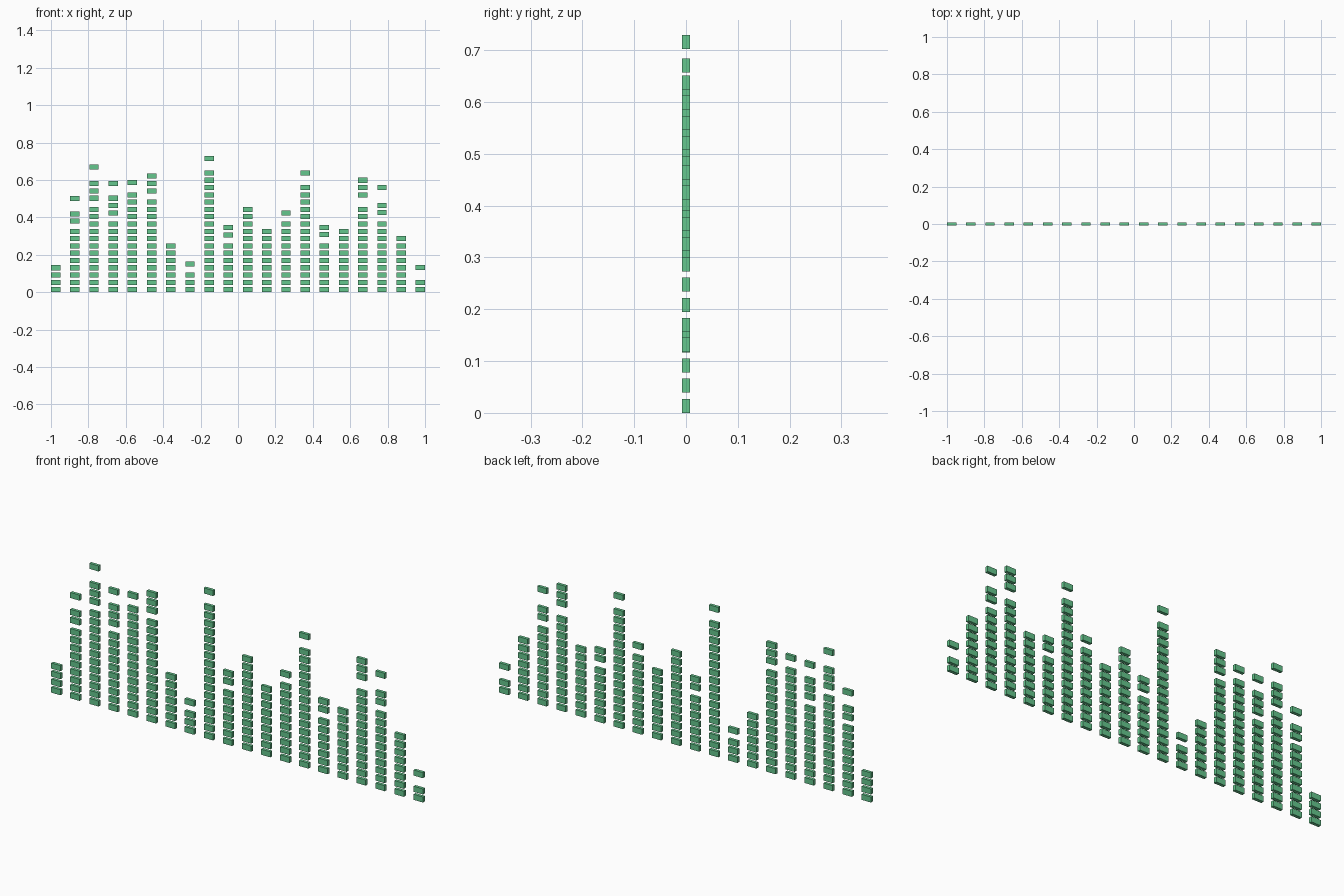
import bpy, bmesh
from mathutils import Matrix, Vector

if "Cube" in bpy.data.objects:
    bpy.data.objects.remove(bpy.data.objects["Cube"])

BLOCK = Vector((0.05, 0.015, 0.027))   # width, depth, height of one block
PITCH = 0.039                          # vertical spacing
STEP = 1.95 / 19                       # column spacing

# Per column: number of stacked blocks, then levels of the floating blocks
COLUMNS = [
    (4, []), (9, [9.4, 10.4, 12.5]), (12, [12.53, 13.53, 14.53, 16.84]),
    (10, [10.53, 11.53, 12.53, 14.53]), (14, [14.7]), (13, [13.55, 14.55, 15.55]),
    (7, []), (3, [3.5]), (17, [18]), (7, [7.5, 8.5]),
    (12, []), (9, []), (10, [10.53]), (15, [16]), (7, [7.53, 8.53]),
    (9, []), (12, [13, 14, 15]), (10, [10.56, 11.56, 14]), (8, []), (2, [3.03]),
]

green = bpy.data.materials.new("green")
green.diffuse_color = (0.13, 0.57, 0.27, 1)
green.use_nodes = True
green.node_tree.nodes["Principled BSDF"].inputs["Base Color"].default_value = green.diffuse_color


def bar(index, count, floating):
    """One equalizer column: a stack of flat blocks plus floating peaks."""
    bm = bmesh.new()
    for level in list(range(count)) + floating:
        z = BLOCK.z / 2 + PITCH * level
        bmesh.ops.create_cube(bm, size=1, matrix=Matrix.Translation((0, 0, z))
                              @ Matrix.Diagonal((*BLOCK, 1)))
    name = f"equalizer_bar_{index + 1:02d}"
    mesh = bpy.data.meshes.new(name)
    bm.to_mesh(mesh)
    bm.free()
    mesh.materials.append(green)
    obj = bpy.data.objects.new(name, mesh)
    obj.location.x = -0.975 + STEP * index
    bpy.context.collection.objects.link(obj)


for i, (count, floating) in enumerate(COLUMNS):
    bar(i, count, floating)
